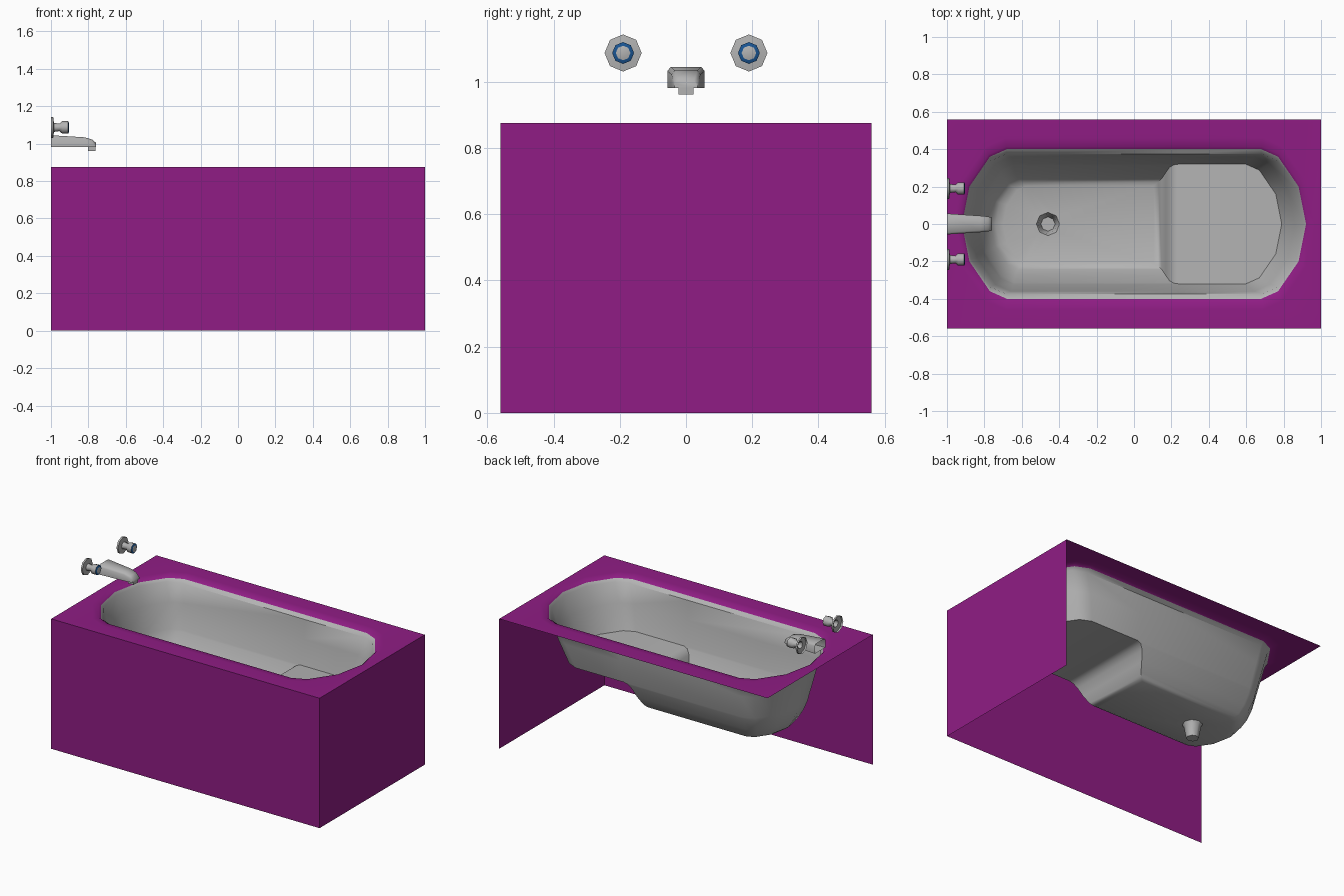
import bpy, bmesh, math

if "Cube" in bpy.data.objects:
    bpy.data.objects.remove(bpy.data.objects["Cube"])

CORNER = [(0.24, 1.0), (0.15, 0.9), (0.04, 0.5)]   # inset from the end, share of half width


def material(name, colour):
    m = bpy.data.materials.new(name)
    m.diffuse_color = (*colour, 1)
    m.use_nodes = True
    m.node_tree.nodes["Principled BSDF"].inputs["Base Color"].default_value = m.diffuse_color
    return m


def finish(bm, name, mats=(), angle=40, flip=False):
    bmesh.ops.recalc_face_normals(bm, faces=bm.faces)
    if flip:
        bmesh.ops.reverse_faces(bm, faces=bm.faces)
    me = bpy.data.meshes.new(name)
    bm.to_mesh(me)
    bm.free()
    for m in mats:
        me.materials.append(m)
    ob = bpy.data.objects.new(name, me)
    bpy.context.collection.objects.link(ob)
    bpy.ops.object.select_all(action='DESELECT')
    ob.select_set(True)
    bpy.context.view_layer.objects.active = ob
    bpy.ops.object.shade_smooth_by_angle(angle=math.radians(angle))
    return ob


def left_part(xl, w, xs):
    k = w / 0.4
    half = [(xs, w)] + [(xl + d * k, w * f) for d, f in CORNER]
    return half + [(xl, 0)] + [(x, -y) for x, y in reversed(half)]


def right_part(xr, w):
    k = w / 0.4
    half = [(xr - d * k, -w * f) for d, f in CORNER]
    return half + [(xr, 0)] + [(x, -y) for x, y in reversed(half)]


def outline(xl, w, xr):
    return left_part(xl, w, 0.24) + right_part(xr, w)


def add_ring(bm, pts, z):
    return [bm.verts.new((x, y, z)) for x, y in pts]


def bridge(bm, a, b):
    n = len(a)
    return [bm.faces.new((a[i], a[(i + 1) % n], b[(i + 1) % n], b[i])) for i in range(n)]


def fill_between(bm, *loops):
    edges = []
    for loop in loops:
        for i, v in enumerate(loop):
            u = loop[i - 1]
            edges.append(bm.edges.get((u, v)) or bm.edges.new((u, v)))
    bmesh.ops.triangle_fill(bm, edges=edges, use_beauty=True, normal=(0, 0, 1))


def octagon(r, cx, cy):
    return [(cx + r * math.cos(i * math.pi / 4), cy + r * math.sin(i * math.pi / 4)) for i in range(8)]


purple = material("purple", (0.277, 0.012, 0.232))
blue = material("blue", (0.01, 0.09, 0.29))
grey = material("grey", (0.45, 0.45, 0.45))

# Surround: deck with a soft-edged opening, front panel and right panel
bm = bmesh.new()
deck = add_ring(bm, [(-1, -.56), (1, -.56), (1, .56), (-1, .56)], 0.875)
foot = add_ring(bm, [(-1, -.56), (1, -.56), (1, .56)], 0)
for i in range(2):
    bm.faces.new((foot[i], foot[i + 1], deck[i + 1], deck[i]))
lips = [add_ring(bm, outline(-x, w, x), z)
        for x, w, z in [(.965, .46, .875), (.932, .413, .872), (.92, .40, .862)]]
fill_between(bm, deck, lips[0])
bridge(bm, lips[0], lips[1])
bridge(bm, lips[1], lips[2])
finish(bm, "surround", [purple], angle=50)

# Basin: upper walls, seat, deep end, floor and drain
bm = bmesh.new()
upper = [(.862, -.92, .40, .92), (.845, -.91, .373, .908),
         (.72, -.875, .36, .86), (.56, -.835, .32, .79)]
rings = [add_ring(bm, outline(xl, w, xr), z) for z, xl, w, xr in upper]
for a, b in zip(rings, rings[1:]):
    bridge(bm, a, b)
level = rings[-1]
bm.faces.new(level[8:] + [level[0]])
deep = [(.55, -.833, .316, .212), (.52, -.825, .303, .19), (.46, -.80, .275, .17),
        (.405, -.765, .242, .148), (.385, -.74, .225, .13), (.375, -.70, .203, .105)]
last = level[:9]
for z, xl, w, xs in deep:
    ring = add_ring(bm, left_part(xl, w, xs), z)
    bridge(bm, last, ring)
    last = ring
drain = [add_ring(bm, octagon(r, -.46, 0), z)
         for r, z in [(.062, .375), (.052, .355), (.038, .28)]]
fill_between(bm, last, drain[0])
bridge(bm, drain[0], drain[1])
bridge(bm, drain[1], drain[2])
bm.faces.new(drain[2])
bmesh.ops.recalc_face_normals(bm, faces=bm.faces)
seat = max(bm.faces, key=lambda f: f.calc_center_median().x if abs(f.normal.z) > .99 else -9)
finish(bm, "basin", [grey], angle=48, flip=seat.normal.z < 0)

# Spout: tapered body with an outlet under its tip
bm = bmesh.new()
last = None
for x, w, top in [(-1, .056, 1.045), (-.82, .044, 1.034), (-.78, .04, 1.022), (-.76, .035, 1.005)]:
    prof = [(-w, .982), (w, .982), (w, top - .012), (w - .01, top), (-w + .01, top), (-w, top - .012)]
    ring = [bm.verts.new((x, y, z)) for y, z in prof]
    if last:
        bridge(bm, last, ring)
    last = ring
bm.faces.new(last)
finish(bm, "spout", [grey], angle=60)
bm = bmesh.new()
tip = [add_ring(bm, [(-.802, -.023), (-.762, -.023), (-.762, .023), (-.802, .023)], z)
       for z in (.984, .962)]
bridge(bm, *tip)
bm.faces.new(tip[1])
finish(bm, "spout_outlet", [grey])

# Taps: eight-sided turned handles with a blue ring on the face
TAP = [(-1, .056), (-.988, .056), (-.984, .024), (-.955, .02), (-.94, .033),
       (-.908, .033), (-.903, .022)]
for name, y in (("tap_front", -.19), ("tap_back", .19)):
    bm = bmesh.new()
    last = None
    for k, (x, r) in enumerate(TAP):
        ring = [bm.verts.new((x, b, a)) for a, b in octagon(r, 1.087, y)]
        if last:
            for f in bridge(bm, last, ring):
                f.material_index = 1 if k == len(TAP) - 1 else 0
        last = ring
    bm.faces.new(last)
    finish(bm, name, [grey, blue], angle=50)
